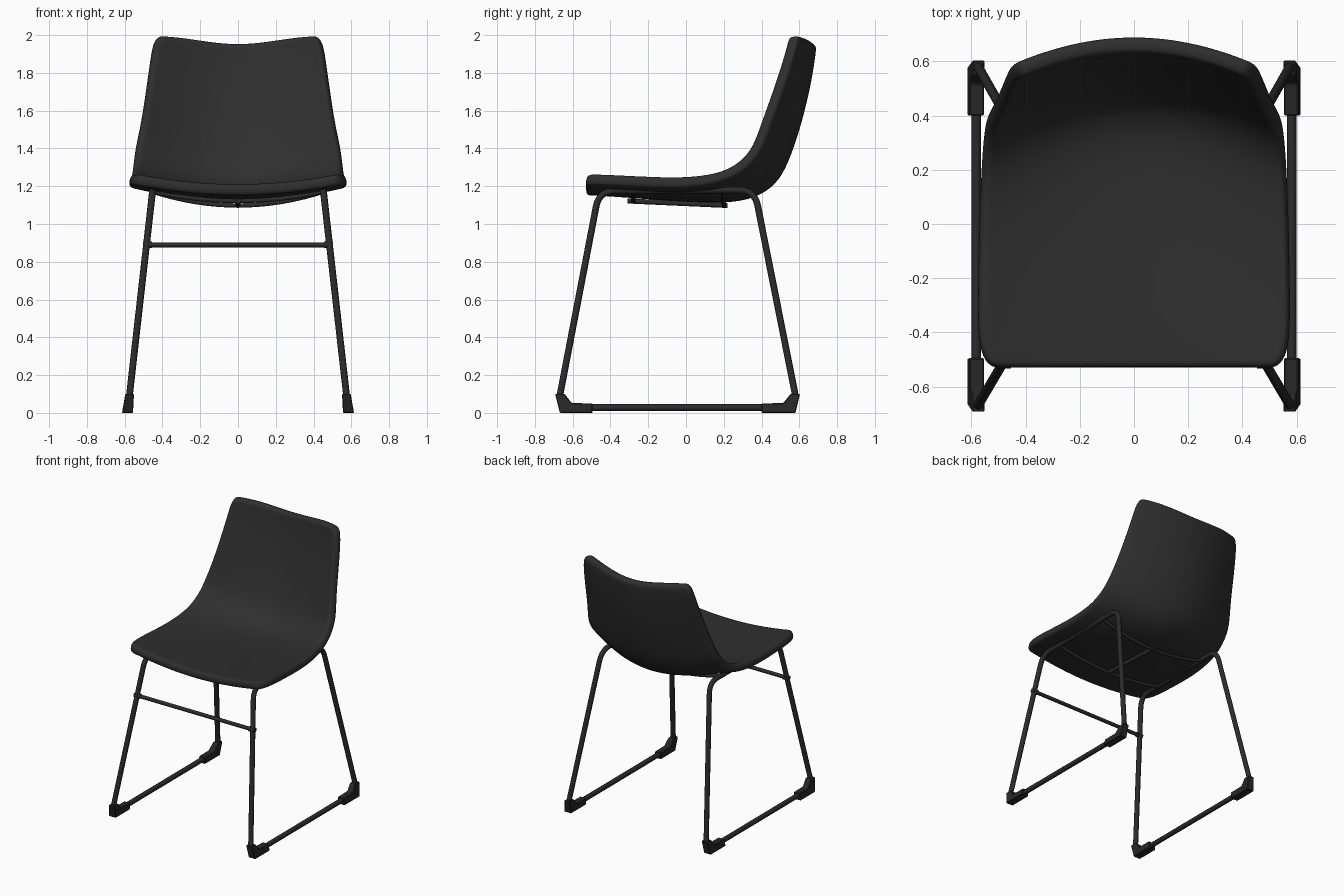
import bpy, bmesh, math
from mathutils import Vector

default = bpy.data.objects.get("Cube")
if default:
    bpy.data.objects.remove(default)


def material(name, value):
    m = bpy.data.materials.new(name)
    m.use_nodes = True
    color = (value, value, value, 1)
    m.diffuse_color = color
    bsdf = m.node_tree.nodes["Principled BSDF"]
    bsdf.inputs["Base Color"].default_value = color
    bsdf.inputs["Roughness"].default_value = 0.6
    return m


SHELL = material("charcoal upholstery", 0.028)
METAL = material("black metal", 0.024)
RUBBER = material("black rubber", 0.02)


def mesh_object(name, bm, mat):
    bmesh.ops.recalc_face_normals(bm, faces=bm.faces)
    me = bpy.data.meshes.new(name)
    bm.to_mesh(me)
    bm.free()
    me.materials.append(mat)
    ob = bpy.data.objects.new(name, me)
    bpy.context.collection.objects.link(ob)
    return ob


def tube(name, points, radius, cyclic=False):
    cu = bpy.data.curves.new(name, "CURVE")
    cu.dimensions = "3D"
    cu.bevel_depth = radius
    cu.bevel_resolution = 3
    cu.use_fill_caps = True
    sp = cu.splines.new("POLY")
    sp.points.add(len(points) - 1)
    for p, co in zip(sp.points, points):
        p.co = (*co, 1)
    sp.use_cyclic_u = cyclic
    sp.use_smooth = True
    cu.materials.append(METAL)
    ob = bpy.data.objects.new(name, cu)
    bpy.context.collection.objects.link(ob)
    return ob


def rounded_loop(corners, radius, steps=8):
    """Closed path with every corner replaced by a smooth bend."""
    path = []
    for i, c in enumerate(corners):
        a = c + (corners[i - 1] - c).normalized() * radius
        b = c + (corners[(i + 1) % len(corners)] - c).normalized() * radius
        for k in range(steps + 1):
            t = k / steps
            path.append(a * (1 - t) ** 2 + c * 2 * t * (1 - t) + b * t * t)
    return path


# Seat shell: centre y, centre z, half width, then edge shift in y and z
rows = [
    (-.53, 1.18, .52, 0, .055), (-.495, 1.18, .56, 0, .058),
    (-.40, 1.175, .577, 0, .06), (-.2, 1.16, .574, 0, .065),
    (0, 1.145, .57, 0, .075), (.2, 1.137, .562, -.02, .11),
    (.34, 1.155, .553, -.06, .145), (.44, 1.21, .545, -.10, .15),
    (.50, 1.29, .535, -.12, .135), (.56, 1.45, .508, -.14, .09),
    (.61, 1.63, .485, -.135, .06), (.645, 1.80, .463, -.115, .05),
    (.66, 1.915, .447, -.1, .045), (.663, 1.952, .415, -.095, .043),
]
half = [.25, .5, .75, .94, 1]
columns = [-u for u in reversed(half)] + [0] + half
bm = bmesh.new()
grid = []
for i, (y, z, w, dy, dz) in enumerate(rows):
    t = (i / (len(rows) - 1)) ** 3
    line = []
    for u in columns:
        bowl = u * u
        wave = .5 - .5 * math.cos(math.pi * u)
        rise = bowl * (1 - t) + wave * t
        line.append(bm.verts.new((w * u, y + dy * bowl, z + dz * rise)))
    grid.append(line)
for a, b in zip(grid, grid[1:]):
    for j in range(len(columns) - 1):
        bm.faces.new((a[j], a[j + 1], b[j + 1], b[j]))
for f in bm.faces:
    f.smooth = True
shell = mesh_object("seat_shell", bm, SHELL)
sol = shell.modifiers.new("thickness", "SOLIDIFY")
sol.thickness = .06
sol.offset = 0
sub = shell.modifiers.new("smooth", "SUBSURF")
sub.levels = sub.render_levels = 2


# Sled legs lean outward toward the floor
def lean(z):
    return .585 - .113 * z


profile = [(-.46, 1.175), (-.68, .028), (.592, .028), (.363, 1.18)]
foot_front = [(-.693, .1), (-.668, 0), (-.495, 0), (-.495, .05), (-.605, .052), (-.642, .1)]
foot_back = [(.603, .1), (.58, 0), (.4, 0), (.4, .05), (.515, .052), (.553, .1)]
for side, label in ((1, "left"), (-1, "right")):
    corners = [Vector((side * lean(z), y, z)) for y, z in profile]
    tube(label + "_leg_frame", rounded_loop(corners, .085), .018, True)

    # Foot caps wrap the lower bends
    for name, outline in (("front", foot_front), ("back", foot_back)):
        bm = bmesh.new()
        rings = []
        for d in (-1, 1):
            rings.append([bm.verts.new((side * (lean(z) + d * (.029 - .06 * z)), y, z))
                          for y, z in outline])
            bm.faces.new(rings[-1])
        n = len(outline)
        for k in range(n):
            m = (k + 1) % n
            bm.faces.new((rings[0][k], rings[0][m], rings[1][m], rings[1][k]))
        foot = mesh_object(f"{label}_{name}_foot", bm, RUBBER)
        bev = foot.modifiers.new("soft edge", "BEVEL")
        bev.width = .004

    # Collar where the crossbar meets the leg
    x = lean(.89)
    tube(label + "_crossbar_collar",
         [(side * (x - .03), -.515, .89), (side * (x + .019), -.515, .89)], .018)

# Front crossbar
tube("front_crossbar", [(-lean(.89), -.515, .89), (lean(.89), -.515, .89)], .014)

# Bowed rails and central brace beneath the shell
for name, y, low in (("front_under_rail", -.28, 1.122), ("back_under_rail", .2, 1.098)):
    tube(name, [(k * .0455, y, low + (1.172 - low) * (k / 10) ** 2)
                for k in range(-10, 11)], .012)
tube("under_brace", [(0, -.31, 1.122), (0, .22, 1.098)], .014)
